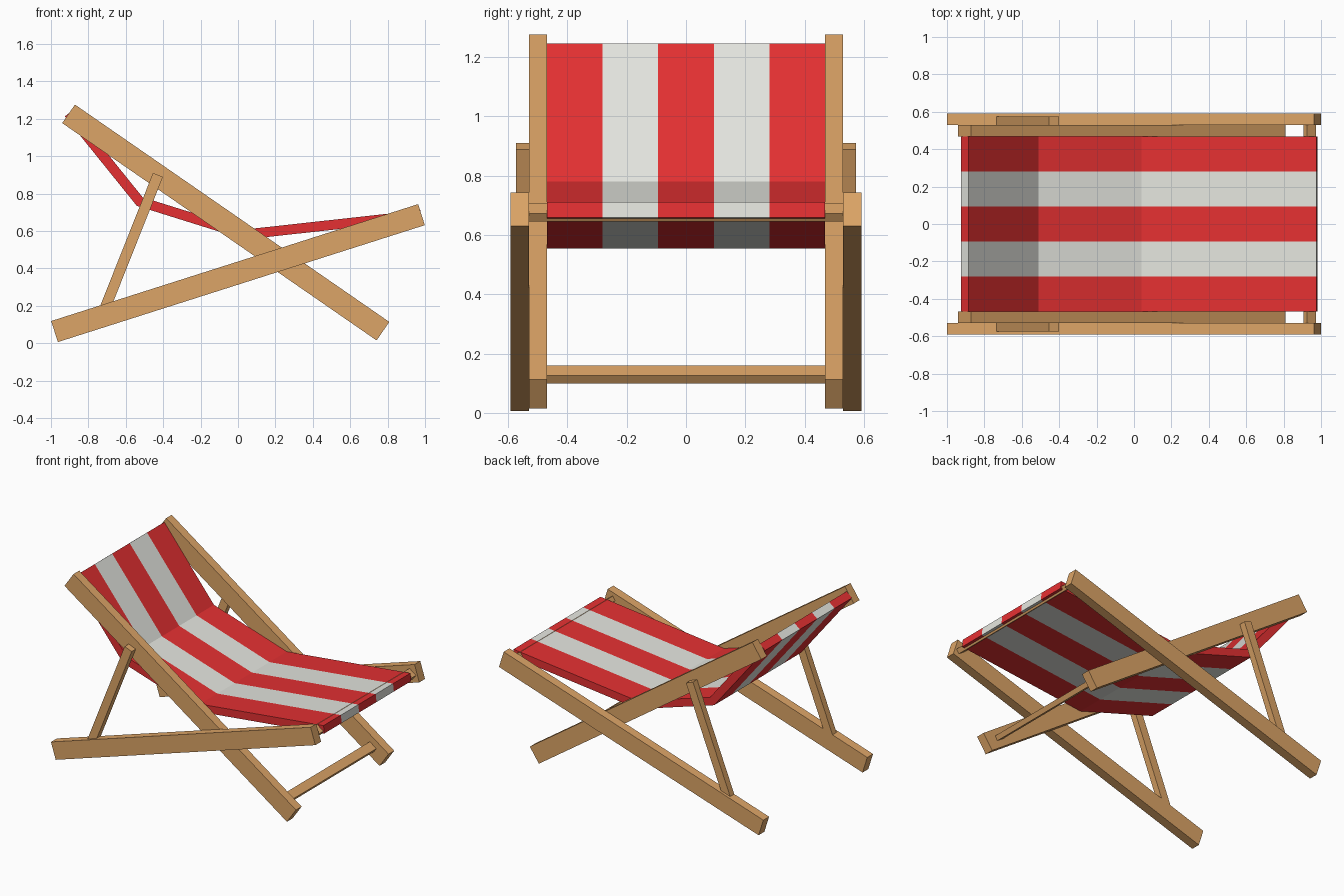
import bpy, bmesh, math
from mathutils import Vector

if "Cube" in bpy.data.objects:
    bpy.data.objects.remove(bpy.data.objects["Cube"])


def material(name, rgb):
    m = bpy.data.materials.new(name)
    m.diffuse_color = (*rgb, 1)
    m.use_nodes = True
    m.node_tree.nodes["Principled BSDF"].inputs["Base Color"].default_value = m.diffuse_color
    return m


wood = material("warm wood", (0.72, 0.375, 0.135))
red = material("red canvas", (0.78, 0.03, 0.032))
white = material("off white canvas", (0.78, 0.79, 0.74))


def extrude_profile(name, profile, ys, mats):
    """Closed XZ profile swept through a list of y stations."""
    bm = bmesh.new()
    rings = [[bm.verts.new((x, y, z)) for x, z in profile] for y in ys]
    n = len(profile)
    for s, (a, b) in enumerate(zip(rings, rings[1:])):
        for i in range(n):
            j = (i + 1) % n
            f = bm.faces.new((a[i], a[j], b[j], b[i]))
            f.material_index = s % len(mats)
    bm.faces.new(rings[0])
    bm.faces.new(rings[-1])
    bmesh.ops.recalc_face_normals(bm, faces=bm.faces)
    me = bpy.data.meshes.new(name)
    bm.to_mesh(me)
    bm.free()
    for m in mats:
        me.materials.append(m)
    ob = bpy.data.objects.new(name, me)
    bpy.context.collection.objects.link(ob)
    return ob


def beam(name, start, end, width, y0, y1):
    """Rectangular plank between two XZ points, spanning y0..y1."""
    a, b = Vector(start), Vector(end)
    d = (b - a).normalized()
    side = Vector((-d.y, d.x)) * width / 2
    corners = [a + side, a - side, b - side, b + side]
    return extrude_profile(name, [tuple(c) for c in corners], [y0, y1], [wood])


# Side frames: long seat rail, back rail and prop on each side
for label, s in (("left", -1), ("right", 1)):
    beam(f"seat_rail_{label}", (-0.981, 0.062), (0.981, 0.687), 0.118, s * 0.53, s * 0.592)
    beam(f"back_rail_{label}", (-0.906, 1.226), (0.775, 0.064), 0.12, s * 0.469, s * 0.53)
    beam(f"prop_{label}", (-0.428, 0.899), (-0.717, 0.172), 0.057, s * 0.53, s * 0.574)


# Cross bars, tilted like the back rails
def cross_bar(name, x, z, half_length):
    d = Vector((0.823, -0.569)) * 0.03
    c = Vector((x, z))
    beam(name, c - d, c + d, 0.033, -half_length, half_length)


cross_bar("foot_cross_bar", 0.683, 0.13, 0.47)
cross_bar("seat_cross_bar", 0.94, 0.676, 0.53)

# Striped canvas sling: top line offset downwards with mitred creases
top = [Vector(p) for p in ((-0.885, 1.245), (-0.51, 0.78), (0.04, 0.608), (0.975, 0.711))]
thick = 0.053
normals = []
for p, q in zip(top, top[1:]):
    d = (q - p).normalized()
    normals.append(Vector((d.y, -d.x)))
under = []
for i, p in enumerate(top):
    a, b = normals[max(i - 1, 0)], normals[min(i, len(normals) - 1)]
    m = (a + b).normalized()
    under.append(p + m * thick / m.dot(a))
profile = [tuple(p) for p in top + under[::-1]]
stripes = [-0.469 + 0.938 * i / 5 for i in range(6)]
extrude_profile("canvas_sling", profile, stripes, [red, white])
